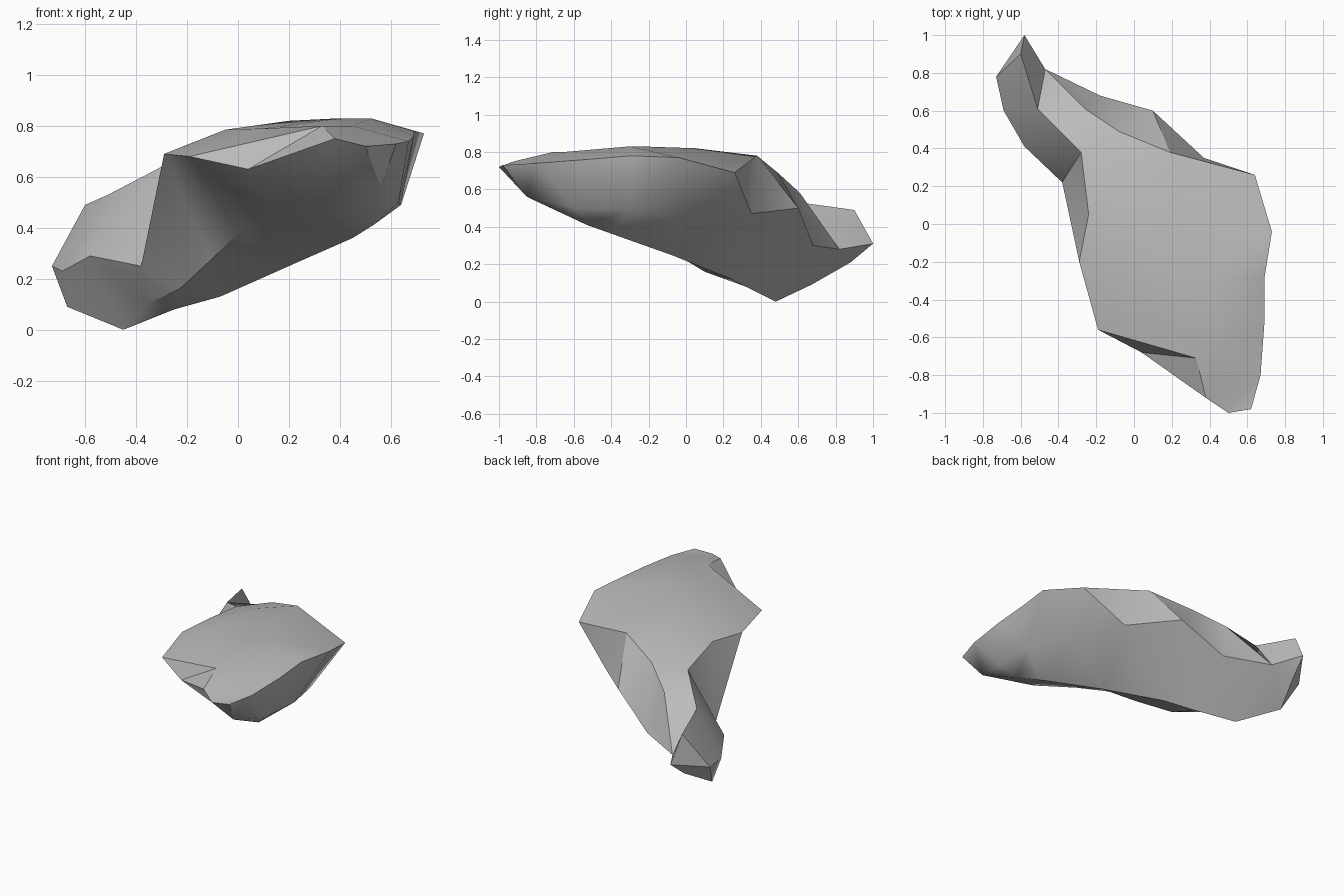
import bpy
import bmesh
from mathutils import Vector
from mathutils.geometry import delaunay_2d_cdt

# Remove the default cube
default_cube = bpy.data.objects.get("Cube")
if default_cube:
    bpy.data.objects.remove(default_cube, do_unlink=True)

# Stone material
stone = bpy.data.materials.new("grey_stone")
stone.use_nodes = True
stone_colour = (0.5, 0.5, 0.5, 1)
stone.diffuse_color = stone_colour
shader = next(n for n in stone.node_tree.nodes if n.type == "BSDF_PRINCIPLED")
shader.inputs["Base Color"].default_value = stone_colour
shader.inputs["Roughness"].default_value = 0.8

# Silhouette of the boulder, shared by its upper and lower surfaces
tail_tip, tail_back, neck_back = (-.58, 1, .31), (-.47, .82, .28), (-.18, .68, .3)
shoulder_low, shoulder_dip, back_corner = (.1, .6, .5), (.37, .35, .47), (.64, .26, .69)
long_side = [(.73, -.04, .77), (.69, -.29, .78), (.69, -.53, .76), (.67, -.8, .74)]
nose = [(.62, -.98, .73), (.5, -1, .72), (.38, -.92, .75)]
chip_low, chip_corner = (.04, -.68, .63), (-.19, -.56, .68)
cliff_top, cliff_foot = (-.29, -.2, .69), (-.38, .22, .25)
tail_side = [(-.58, .41, .29), (-.69, .6, .23), (-.73, .78, .25)]
outline = [tail_tip, tail_back, neck_back, shoulder_low, shoulder_dip, back_corner,
           *long_side, *nose, chip_low, chip_corner, cliff_top, cliff_foot, *tail_side]

# Upper surface: tail ridge, broken shoulder, chipped notch and gentle crown
ridge_end, ridge_mid, neck = (-.6, .9, .49), (-.51, .61, .53), (-.28, .38, .65)
cliff_edge = (-.24, .05, .71)
shoulder = [(-.26, .61, .58), (-.08, .49, .69), (.19, .38, .78)]
chip_peak = (.33, -.71, .8)
crown = [(0, .2, .78), (.2, .05, .82), (.4, -.25, .83), (.52, -.3, .83),
         (.45, -.65, .8), (-.05, -.2, .785), (.1, -.5, .79)]
upper_lines = [
    [tail_tip, ridge_end, ridge_mid, neck, cliff_edge, cliff_top],
    [ridge_end, tail_side[-1]],
    [ridge_mid, tail_back],
    [neck, cliff_foot],
    [ridge_mid, *shoulder, back_corner],
    [shoulder[1], neck_back],
    [shoulder_low, shoulder[-1], shoulder_dip],
    [chip_corner, chip_peak, chip_low],
    [chip_peak, nose[-1]],
]

# Lower surface: sloping keel, hollow front flank and rounded long flank
keel = [(-.6, .88, .21), (-.67, .67, .09), (-.45, .48, 0), (-.25, .32, .08),
        (-.07, .22, .13), (.2, -.08, .25), (.45, -.39, .36), (.53, -.53, .41),
        (.56, -.85, .56)]
hollow = [(-.36, .34, .1), (-.23, .1, .16), (-.1, -.1, .28), (0, -.25, .38),
          (.15, -.4, .42), (.32, -.62, .47)]
flank = [(.63, -.6, .5), (.64, -.3, .49), (.55, 0, .45)]
lower_lines = [keel, hollow, [keel[-1], *flank], [keel[-1], nose[1]]]


def add_surface(mesh, loose_points, lines, facing_up):
    """Triangulate the outline with its creases and lift it to its heights."""
    points = list(dict.fromkeys(
        outline + [p for line in lines for p in line] + loose_points))
    closed = outline + [outline[0]]
    edges = [(points.index(a), points.index(b))
             for line in [closed] + lines for a, b in zip(line, line[1:])]
    flat = [Vector(p[:2]) for p in points]
    result = delaunay_2d_cdt(flat, edges, [], 1, 0.0001)
    corners, faces, sources = result[0], result[2], result[3]
    verts = []
    for corner, source in zip(corners, sources):
        if source:
            height = points[source[0]][2]
        else:
            height = min(points, key=lambda p: (Vector(p[:2]) - corner).length)[2]
        verts.append(mesh.verts.new((corner.x, corner.y, height)))
    for face in faces:
        order = face if facing_up else list(reversed(face))
        mesh.faces.new([verts[i] for i in order])


# Weld both surfaces into one closed boulder
mesh = bmesh.new()
add_surface(mesh, crown, upper_lines, True)
add_surface(mesh, [], lower_lines, False)
bmesh.ops.remove_doubles(mesh, verts=mesh.verts, dist=0.001)
bmesh.ops.recalc_face_normals(mesh, faces=mesh.faces)
data = bpy.data.meshes.new("boulder")
mesh.to_mesh(data)
mesh.free()
data.materials.append(stone)
boulder = bpy.data.objects.new("boulder", data)
bpy.context.collection.objects.link(boulder)

# Soft faces with crisp broken edges
bpy.ops.object.select_all(action="DESELECT")
boulder.select_set(True)
bpy.context.view_layer.objects.active = boulder
bpy.ops.object.shade_smooth_by_angle(angle=0.6)
